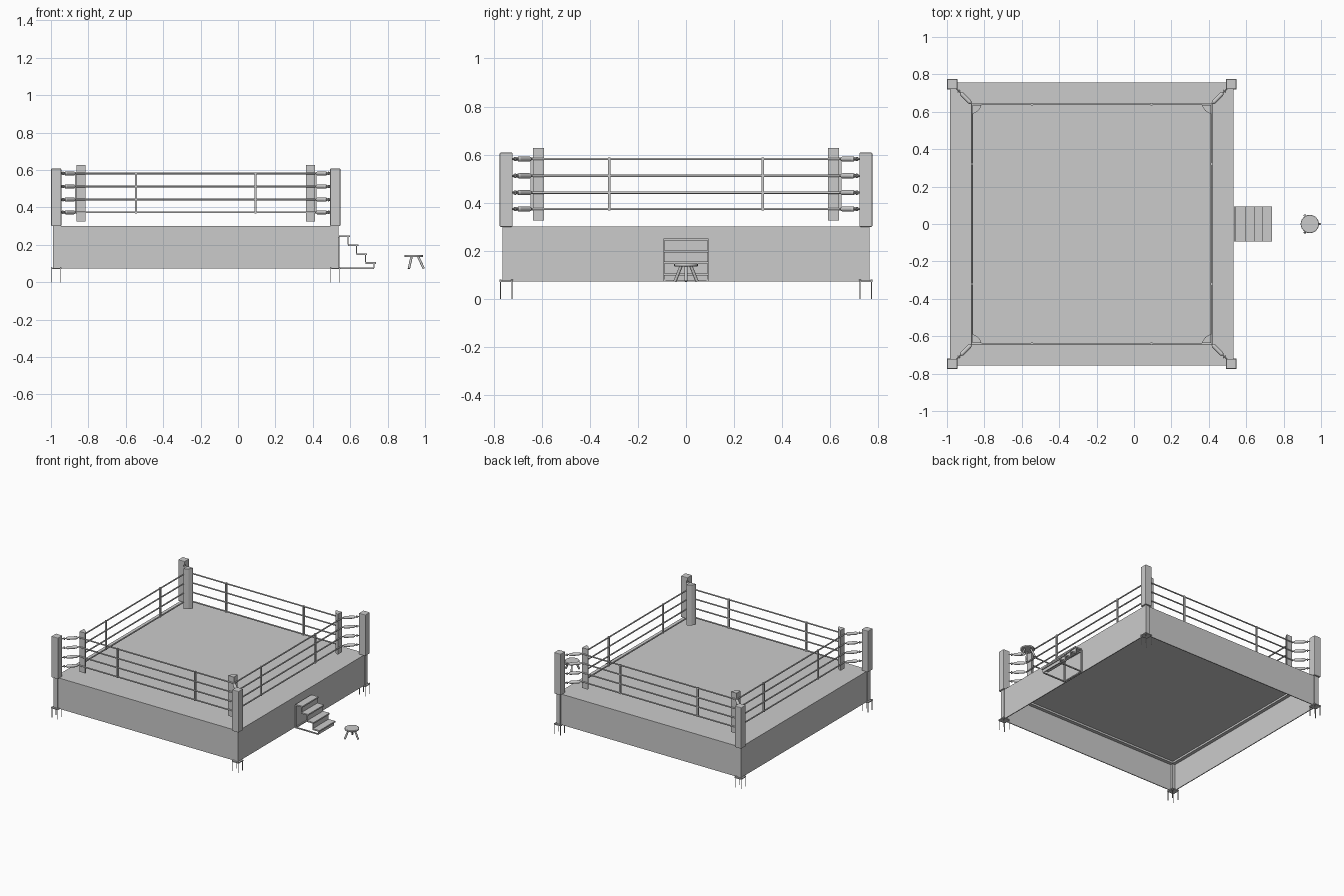
import bpy, bmesh, math
from mathutils import Vector, Matrix

if "Cube" in bpy.data.objects:
    bpy.data.objects.remove(bpy.data.objects["Cube"])

CX = -0.226                       # ring centre in x
ROPE_Z = (0.374, 0.442, 0.512, 0.582)
SIGNS = [(a, b) for a in (-1, 1) for b in (-1, 1)]


def finish(name, bm, smooth=False, bevel=0.0):
    bmesh.ops.recalc_face_normals(bm, faces=bm.faces)
    me = bpy.data.meshes.new(name)
    bm.to_mesh(me)
    bm.free()
    ob = bpy.data.objects.new(name, me)
    bpy.context.collection.objects.link(ob)
    if bevel:
        m = ob.modifiers.new("bevel", 'BEVEL')
        m.width, m.segments = bevel, 2
    if smooth:
        bpy.ops.object.select_all(action='DESELECT')
        ob.select_set(True)
        bpy.context.view_layer.objects.active = ob
        bpy.ops.object.shade_smooth_by_angle(angle=math.radians(40))
    return ob


def box(bm, x0, x1, y0, y1, z0, z1):
    c = Vector(((x0 + x1) / 2, (y0 + y1) / 2, (z0 + z1) / 2))
    s = Matrix.Diagonal((x1 - x0, y1 - y0, z1 - z0, 1))
    bmesh.ops.create_cube(bm, size=1, matrix=Matrix.Translation(c) @ s)


def rod(bm, p, q, r, n=10, r2=None):
    p, q = Vector(p), Vector(q)
    d = q - p
    rot = Vector((0, 0, 1)).rotation_difference(d).to_matrix().to_4x4()
    bmesh.ops.create_cone(bm, cap_ends=True, segments=n, radius1=r, radius2=r if r2 is None else r2,
                          depth=d.length, matrix=Matrix.Translation((p + q) / 2) @ rot)


def prism(bm, pts, z0, z1):
    f = bm.faces.new([bm.verts.new((x, y, z0)) for x, y in pts])
    r = bmesh.ops.extrude_face_region(bm, geom=[f])
    bmesh.ops.translate(bm, verts=[v for v in r['geom'] if isinstance(v, bmesh.types.BMVert)],
                        vec=(0, 0, z1 - z0))


# deck
H = 0.757
bm = bmesh.new()
box(bm, CX - H, CX + H, -H, H, 0.286, 0.302)
finish("deck", bm)

# skirt panels, open underneath
bm = bmesh.new()
for s in (-1, 1):
    a, b = sorted((s * H, s * (H - 0.006)))
    box(bm, CX - H + 0.018, CX + H - 0.018, a, b, 0.073, 0.29)
    box(bm, CX + a, CX + b, -H + 0.018, H - 0.018, 0.073, 0.29)
finish("skirt_panels", bm)

# inner ledge under the deck edge
bm = bmesh.new()
for s in (-1, 1):
    a, b = sorted((s * 0.75, s * 0.725))
    box(bm, CX - 0.75, CX + 0.75, a, b, 0.272, 0.287)
    box(bm, CX + a, CX + b, -0.725, 0.725, 0.272, 0.287)
finish("deck_frame", bm)

# corner posts, covers, foot plates and ground spikes
legs, covers, plates, spikes = (bmesh.new() for _ in range(4))
for sx, sy in SIGNS:
    x, y = CX + sx * 0.746, sy * 0.748
    box(legs, x - .016, x + .016, y - .016, y + .016, 0.073, 0.59)
    box(covers, x - .027, x + .027, y - .027, y + .027, 0.30, 0.608)
    box(plates, x - .028, x + .028, y - .028, y + .028, 0.07, 0.077)
    for ax, ay in SIGNS:
        px, py = x + ax * .024, y + ay * .024
        rod(spikes, (px, py, 0), (px, py, 0.081), 0.0022, 6)
        rod(spikes, (px, py, 0.077), (px, py, 0.08), 0.004, 6)
finish("corner_posts", legs)
finish("post_covers", covers, bevel=0.004)
finish("foot_plates", plates)
finish("ground_spikes", spikes)

# ropes and vertical rope ties
R = 0.64
bm = bmesh.new()
for z in ROPE_Z:
    for s in (-1, 1):
        rod(bm, (CX - R, s * R, z), (CX + R, s * R, z), 0.005)
        rod(bm, (CX + s * R, -R, z), (CX + s * R, R, z), 0.005)
finish("ropes", bm, smooth=True)

bm = bmesh.new()
for s in (-1, 1):
    for t in (-0.32, 0.32):
        w, d = 0.005, 0.0065
        box(bm, CX + t - w, CX + t + w, s * R - d, s * R + d, 0.368, 0.588)
        box(bm, CX + s * R - d, CX + s * R + d, t - w, t + w, 0.368, 0.588)
finish("rope_ties", bm)

# triangular corner pads with a bulging inner face
bm = bmesh.new()
for sx, sy in SIGNS:
    prof = [(0.003, 0.003), (0.050, 0.003), (0.047, 0.014), (0.034, 0.034), (0.014, 0.047), (0.003, 0.050)]
    prism(bm, [(CX + sx * (R - u), sy * (R - v)) for u, v in prof], 0.326, 0.627)
finish("corner_pads", bm)

# turnbuckles between the ropes and the posts
bolts, sleeves = bmesh.new(), bmesh.new()
for sx, sy in SIGNS:
    for z in ROPE_Z:
        def at(t):
            return (CX + sx * (R + t), sy * (R + t), z)
        rod(bolts, at(-0.01), at(0.1), 0.004, 8)
        rod(bolts, at(0.068), at(0.073), 0.009, 8)
        rod(sleeves, at(0.006), at(0.012), 0.007, 12, 0.011)
        rod(sleeves, at(0.012), at(0.055), 0.011, 12)
        rod(sleeves, at(0.055), at(0.061), 0.011, 12, 0.007)
finish("turnbuckle_bolts", bolts, smooth=True)
finish("turnbuckle_sleeves", sleeves, smooth=True)

# stairs: thin treads and risers
W = 0.094
bm = bmesh.new()
for i in range(4):
    x, z = 0.541 + i * 0.0465, 0.251 - i * 0.048
    box(bm, x, x + 0.057, -W, W, z - 0.010, z)
    zb = z - 0.048 if i < 3 else 0.075
    box(bm, x + 0.044, x + 0.050, -W + .003, W - .003, zb, z - 0.010)
finish("stair_steps", bm)

# stair base frame and rear uprights
bm = bmesh.new()
for s in (-1, 1):
    y = s * (W - 0.005)
    box(bm, 0.535, 0.728, y - .004, y + .004, 0.072, 0.080)
    box(bm, 0.535, 0.543, y - .004, y + .004, 0.080, 0.242)
box(bm, 0.535, 0.543, -W + .009, W - .009, 0.072, 0.080)
box(bm, 0.535, 0.543, -W + .009, W - .009, 0.234, 0.242)
finish("stair_frame", bm)

# stool
SX = 0.94
bm = bmesh.new()
rod(bm, (SX, 0, 0.134), (SX, 0, 0.147), 0.049, 24)
finish("stool_seat", bm, smooth=True, bevel=0.003)
bm = bmesh.new()
for a in (0, 120, 240):
    c, s = math.cos(math.radians(a)), math.sin(math.radians(a))
    rod(bm, (SX + 0.053 * c, 0.053 * s, 0.073), (SX + 0.024 * c, 0.024 * s, 0.136), 0.0065, 10)
finish("stool_legs", bm, smooth=True)
